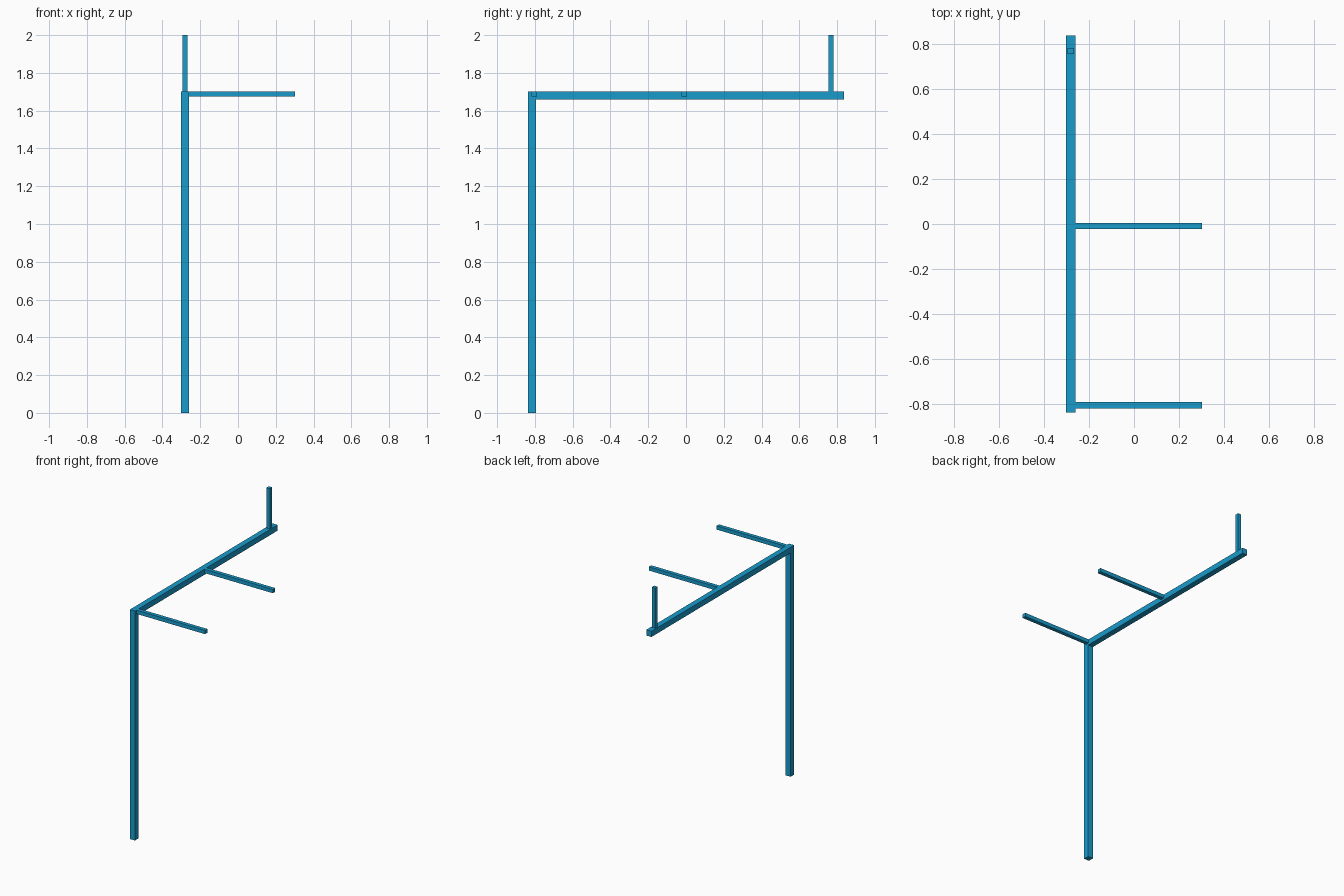
import bpy
import bmesh
from mathutils import Vector

if "Cube" in bpy.data.objects:
    bpy.data.objects.remove(bpy.data.objects["Cube"])

blue = bpy.data.materials.new("blue")
blue.diffuse_color = (0.01, 0.33, 0.60, 1)
blue.use_nodes = True
blue.node_tree.nodes["Principled BSDF"].inputs["Base Color"].default_value = blue.diffuse_color


def bar(name, low, high):
    """Square-edged bar between two opposite corners."""
    low, high = Vector(low), Vector(high)
    mesh = bpy.data.meshes.new(name)
    bm = bmesh.new()
    bmesh.ops.create_cube(bm, size=1)
    bmesh.ops.scale(bm, vec=high - low, verts=bm.verts)
    bm.to_mesh(mesh)
    bm.free()
    mesh.materials.append(blue)
    obj = bpy.data.objects.new(name, mesh)
    obj.location = (low + high) / 2
    bpy.context.collection.objects.link(obj)
    return obj


LEFT, INNER = -0.302, -0.26   # side faces of the main beam
BOTTOM, TOP = 1.66, 1.702     # beam underside and top
END = 0.837                   # half length of the beam
THIN = 0.028                  # thickness of the light bars

# Main post and beam
bar("main_post", (LEFT, -END, 0), (INNER, -END + 0.042, BOTTOM))
bar("main_beam", (LEFT, -END, BOTTOM), (INNER, END, TOP))

# Two side arms, flush with the beam top
for name, y in (("front_arm", -0.804), ("middle_arm", -0.009)):
    bar(name, (INNER, y - THIN / 2, TOP - THIN), (0.302, y + THIN / 2, TOP))

# Short upright at the back
x, y = (LEFT + INNER) / 2, 0.768
bar("back_upright", (x - THIN / 2, y - THIN / 2, TOP), (x + THIN / 2, y + THIN / 2, 2.0))
